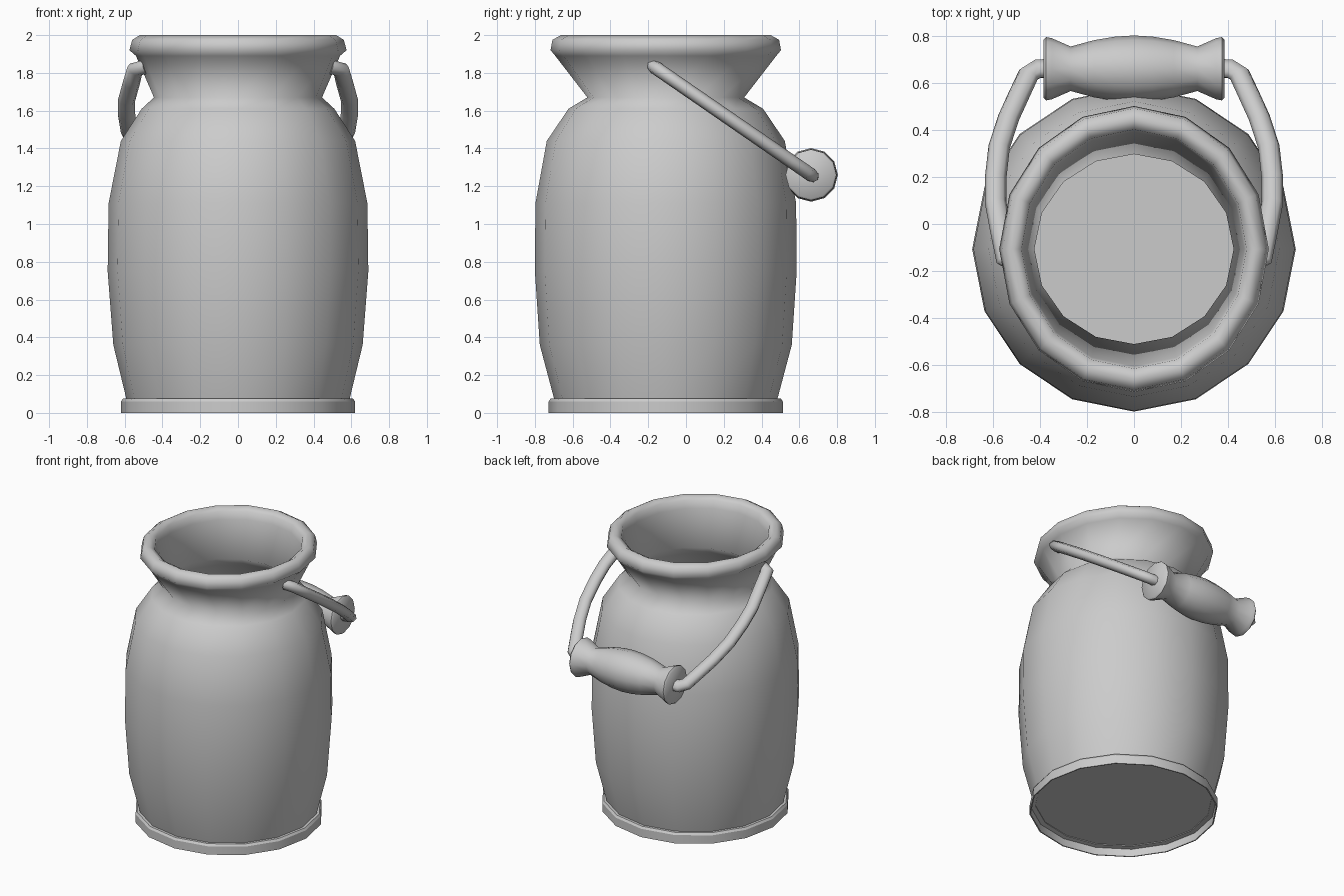
import bpy, bmesh, math
from mathutils import Vector, Matrix

if "Cube" in bpy.data.objects:
    bpy.data.objects.remove(bpy.data.objects["Cube"])

grey = bpy.data.materials.new("plain grey")
grey.use_nodes = True
grey.diffuse_color = (0.6, 0.6, 0.6, 1)
grey.node_tree.nodes["Principled BSDF"].inputs["Base Color"].default_value = (0.6, 0.6, 0.6, 1)


def finish(name, bm, angle):
    bmesh.ops.recalc_face_normals(bm, faces=bm.faces)
    mesh = bpy.data.meshes.new(name)
    bm.to_mesh(mesh)
    bm.free()
    mesh.materials.append(grey)
    obj = bpy.data.objects.new(name, mesh)
    bpy.context.collection.objects.link(obj)
    bpy.ops.object.select_all(action='DESELECT')
    obj.select_set(True)
    bpy.context.view_layer.objects.active = obj
    bpy.ops.object.shade_smooth_by_angle(angle=math.radians(angle))
    return obj


def skin(bm, rings, caps=False, closed=False):
    """Bridge a list of vertex-position rings with quads."""
    loops = [[bm.verts.new(p) for p in ring] for ring in rings]
    n = len(loops[0])
    pairs = list(zip(loops, loops[1:]))
    if closed:
        pairs.append((loops[-1], loops[0]))
    for a, b in pairs:
        for i in range(n):
            j = (i + 1) % n
            bm.faces.new((a[i], a[j], b[j], b[i]))
    if caps:
        bm.faces.new(loops[0])
        bm.faces.new(loops[-1])


def oval(rx, ry, z, sides=16):
    steps = [2 * math.pi * i / sides for i in range(sides)]
    return [Vector((rx * math.cos(a), CAN_Y + ry * math.sin(a), z)) for a in steps]


CAN_Y = -0.107

# Can wall: up the outside, over the rolled rim, down the inside (rx, ry, z)
wall = [
    (0.59, 0.59, 0.07), (0.66, 0.667, 0.36), (0.69, 0.693, 0.75),
    (0.685, 0.69, 1.11), (0.62, 0.63, 1.44), (0.51, 0.515, 1.61),
    (0.445, 0.415, 1.67), (0.54, 0.585, 1.89),
    (0.575, 0.61, 1.92), (0.56, 0.6, 1.975), (0.52, 0.555, 2.0),
    (0.48, 0.51, 1.975), (0.47, 0.5, 1.92),
    (0.425, 0.405, 1.67), (0.49, 0.49, 1.59), (0.59, 0.6, 1.43),
    (0.655, 0.66, 1.11), (0.66, 0.663, 0.75), (0.63, 0.637, 0.36), (0.57, 0.57, 0.08),
]
bm = bmesh.new()
skin(bm, [oval(*p) for p in wall])
finish("can_wall", bm, 180)

# Flat floor of the can
bm = bmesh.new()
skin(bm, [oval(0.59, 0.59, 0.065), oval(0.59, 0.59, 0.08)], caps=True)
finish("can_floor", bm, 30)

# Foot band, hollow underneath
bm = bmesh.new()
foot = [(0.62, 0), (0.62, 0.06), (0.61, 0.075), (0.58, 0.075), (0.58, 0.06), (0.612, 0.055), (0.612, 0)]
skin(bm, [oval(r, r, z) for r, z in foot], closed=True)
finish("foot_band", bm, 30)

# Turned grip, profile along x mirrored about the middle
GRIP = Vector((0, 0.662, 1.26))
half = [(0.385, 0.125), (0.375, 0.135), (0.35, 0.13), (0.27, 0.095),
        (0.17, 0.122), (0.08, 0.137)]
profile = [(-x, r) for x, r in half] + [(0, 0.142)] + half[::-1]
bm = bmesh.new()
rings = []
for x, r in profile:
    steps = [2 * math.pi * i / 12 for i in range(12)]
    rings.append([GRIP + Vector((x, r * math.cos(a), r * math.sin(a))) for a in steps])
skin(bm, rings, caps=True)
finish("handle_grip", bm, 50)

# Bail wires: x position and distance along the sloping plane of the handle
TOP = Vector((0, -0.165, 1.83))
slope = (GRIP - TOP).normalized()
normal = Vector((1, 0, 0)).cross(slope).normalized()
reach = (GRIP - TOP).length
path = [(0.49, 0), (0.545, 0.02), (0.565, 0.15), (0.59, 0.31), (0.59, 0.44),
        (0.575, 0.6), (0.535, 0.75), (0.49, 0.87), (0.45, reach - 0.03),
        (0.41, reach), (0.35, reach)]
for side, name in ((1, "left_bail_wire"), (-1, "right_bail_wire")):
    points = [TOP + slope * d + Vector((side * x, 0, 0)) for x, d in path]
    bm = bmesh.new()
    rings = []
    for i, p in enumerate(points):
        ahead = points[min(i + 1, len(points) - 1)]
        behind = points[max(i - 1, 0)]
        across = (ahead - behind).normalized().cross(normal)
        steps = [2 * math.pi * k / 8 for k in range(8)]
        rings.append([p + across * 0.046 * math.cos(a) + normal * 0.036 * math.sin(a) for a in steps])
    skin(bm, rings, caps=True)
    finish(name, bm, 60)
